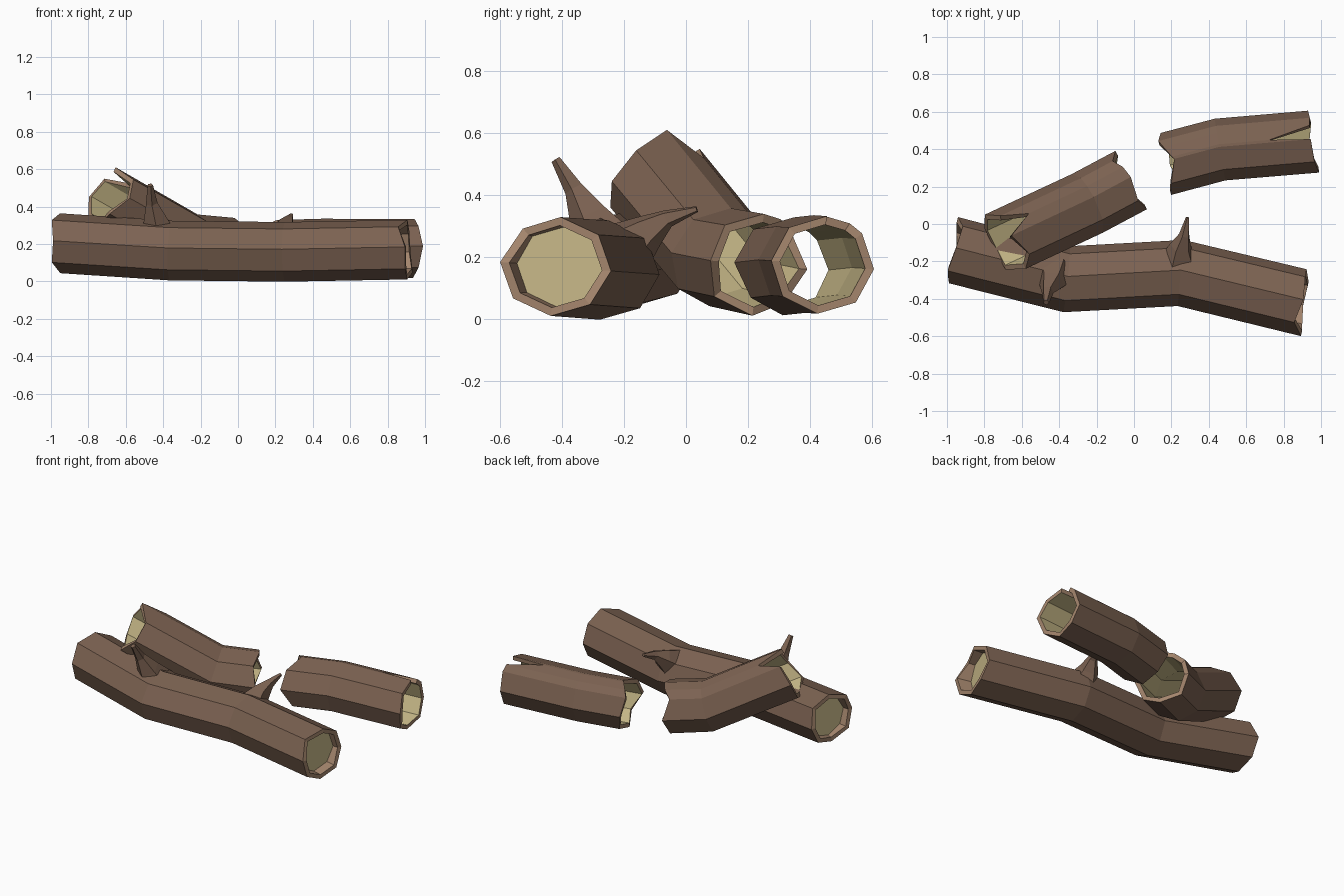
import bpy, bmesh, math
from mathutils import Vector

if "Cube" in bpy.data.objects:
    bpy.data.objects.remove(bpy.data.objects["Cube"])


def material(name, rgb):
    m = bpy.data.materials.new(name)
    m.use_nodes = True
    m.diffuse_color = (*rgb, 1)
    bsdf = m.node_tree.nodes["Principled BSDF"]
    bsdf.inputs["Base Color"].default_value = (*rgb, 1)
    bsdf.inputs["Roughness"].default_value = 0.9
    return m


MATS = [material("bark", (0.20, 0.122, 0.083)),
        material("cut_wood", (0.37, 0.235, 0.152)),
        material("pale_heartwood", (0.56, 0.47, 0.24))]
BARK, CUT, HEART = range(3)
OCTAGON = [45 * k - 5 for k in range(8)]    # from the back side, over the top, to the front


def finish(bm, name):
    bmesh.ops.recalc_face_normals(bm, faces=bm.faces)
    mesh = bpy.data.meshes.new(name)
    bm.to_mesh(mesh)
    bm.free()
    for m in MATS:
        mesh.materials.append(m)
    obj = bpy.data.objects.new(name, mesh)
    bpy.context.collection.objects.link(obj)
    return obj


def frames(path):
    """Tangent, side and up direction at each point of a path."""
    out = []
    for i in range(len(path)):
        a, b = path[max(i - 1, 0)], path[min(i + 1, len(path) - 1)]
        t = (path[i] - a).normalized() + (b - path[i]).normalized()
        t.normalize()
        side = Vector((0, 0, 1)).cross(t).normalized()
        out.append((t, side, t.cross(side)))
    return out


def bridge(bm, a, b, mat):
    for i in range(len(a)):
        j = (i + 1) % len(a)
        bm.faces.new((a[i], a[j], b[j], b[i])).material_index = mat


def log(name, points, width, height, start, end, angles=OCTAGON, wall=0.83, plug=None):
    """Hollow log; start and end give how far each rim corner is broken back.
    With plug set, each end is closed by a disc at that depth."""
    path = [Vector(p) for p in points]
    fr = frames(path)
    bm = bmesh.new()

    def ring(i, scale, shift):
        t, side, up = fr[i]
        return [bm.verts.new(path[i] + t * s
                             + side * (math.cos(math.radians(a)) * width * scale)
                             + up * (math.sin(math.radians(a)) * height * scale))
                for a, s in zip(angles, shift)]

    n, last = len(angles), len(path) - 1
    shifts = [start] + [[0] * n] * (last - 1) + [[-e for e in end]]
    outer = [ring(i, 1, s) for i, s in enumerate(shifts)]
    for a, b in zip(outer, outer[1:]):
        bridge(bm, a, b, BARK)
    if plug is None:
        inner = [ring(i, wall, s) for i, s in enumerate(shifts)]
        for a, b in zip(inner, inner[1:]):
            bridge(bm, a, b, HEART)
        bridge(bm, outer[0], inner[0], CUT)
        bridge(bm, outer[-1], inner[-1], CUT)
    else:
        for i, depth in ((0, plug), (last, -plug)):
            lip = ring(i, wall, shifts[i])
            disc = ring(i, wall * 0.97, [depth] * n)
            bridge(bm, outer[i], lip, CUT)
            bridge(bm, lip, disc, CUT)
            bm.faces.new(disc).material_index = HEART
    return finish(bm, name)


def twig(name, points, radii, sides=5):
    """Tapered broken twig, its flared foot buried in the log."""
    path = [Vector(p) for p in points]
    bm = bmesh.new()
    rings = []
    for p, (t, side, up), r in zip(path, frames(path), radii):
        turn = [math.tau * k / sides for k in range(sides)]
        rings.append([bm.verts.new(p + side * (r * math.cos(a)) + up * (r * math.sin(a)))
                      for a in turn])
    for a, b in zip(rings, rings[1:]):
        bridge(bm, a, b, BARK)
    bm.faces.new(rings[0])
    bm.faces.new(rings[-1])
    return finish(bm, name)


# Long log at the front, closed inside both ends
log("long_log",
    [(-0.965, -0.14, 0.205), (-0.36, -0.295, 0.165), (0.25, -0.262, 0.158), (0.905, -0.42, 0.17)],
    0.178, 0.16,
    start=[-0.02, 0.01, 0, -0.01, 0.02, 0.01, 0.03, 0],
    end=[0.025, 0.02, 0, 0.02, -0.03, -0.02, 0, 0],
    plug=0.06)

# Twigs on the long log
twig("upright_twig",
     [(-0.43, -0.27, 0.25), (-0.44, -0.31, 0.33), (-0.462, -0.36, 0.42), (-0.47, -0.42, 0.515)],
     [0.11, 0.07, 0.033, 0.016])
twig("back_twig",
     [(0.24, -0.19, 0.23), (0.25, -0.12, 0.285), (0.27, -0.06, 0.325), (0.287, 0.035, 0.355)],
     [0.10, 0.06, 0.03, 0.01])

# Hollow log leaning on the long log, split beside its top spike
log("leaning_log",
    [(-0.7, -0.1, 0.455), (-0.25, 0.11, 0.2), (-0.015, 0.235, 0.175)],
    0.178, 0.165,
    angles=OCTAGON[:2] + [62] + OCTAGON[2:],
    start=[-0.02, 0, 0.14, -0.02, 0.05, 0.05, 0, 0.02, 0],
    end=[0, 0.05, 0.02, 0.01, 0.03, 0, 0.04, 0, 0.03])

# Short hollow log at the back, with a long split along its top
log("short_log",
    [(0.185, 0.325, 0.17), (0.46, 0.398, 0.178), (0.955, 0.44, 0.175)],
    0.168, 0.158,
    angles=OCTAGON[:2] + [58, 80] + OCTAGON[2:],
    start=[0, -0.02, 0.0, 0.03, 0.04, -0.01, -0.03, 0.03, 0, 0.02],
    end=[0.01, 0.005, 0.01, 0.23, 0.01, 0, -0.02, 0, 0.02, 0])
